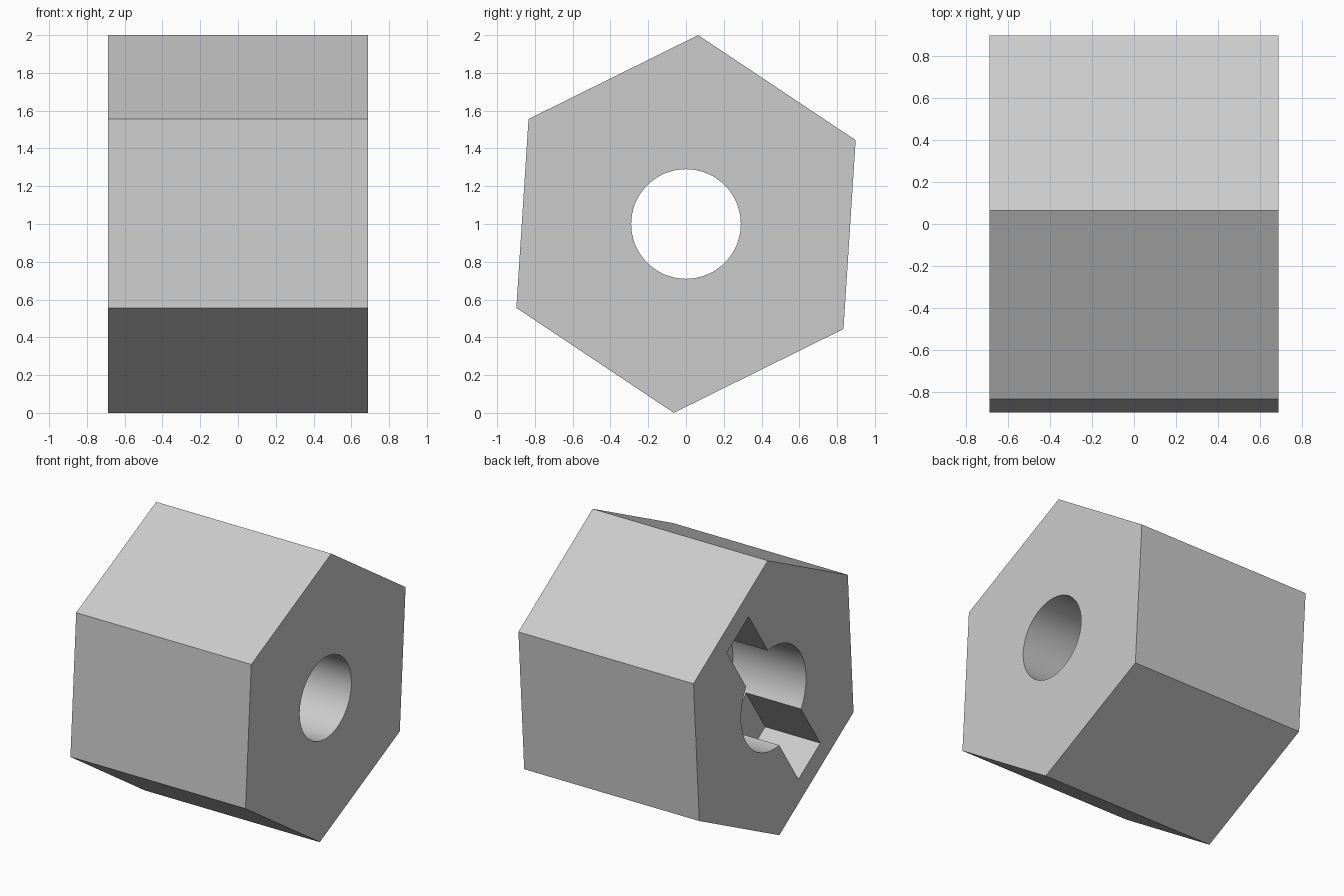
import bpy, bmesh
from math import cos, sin, pi, radians
from mathutils import Matrix, Vector

if "Cube" in bpy.data.objects:
    bpy.data.objects.remove(bpy.data.objects["Cube"], do_unlink=True)

HALF = 0.688          # half the length along x
TURN = radians(86.3)  # direction of the top corner of the hexagon
AXIS_Z = 1.0

grey = bpy.data.materials.new("light_grey")
grey.use_nodes = True
colour = (0.6, 0.6, 0.6, 1)
grey.diffuse_color = colour
grey.node_tree.nodes["Principled BSDF"].inputs["Base Color"].default_value = colour


def circle(sides, radius, start=0.0):
    return [(radius * cos(start + 2 * pi * i / sides),
             radius * sin(start + 2 * pi * i / sides)) for i in range(sides)]


def prism(name, outline, x0, x1):
    """Extrude a (y, z) outline along x, about the central axis."""
    bm = bmesh.new()
    face = bm.faces.new([bm.verts.new((x0, y, z + AXIS_Z)) for y, z in outline])
    grown = bmesh.ops.extrude_face_region(bm, geom=[face])["geom"]
    verts = [g for g in grown if isinstance(g, bmesh.types.BMVert)]
    bmesh.ops.translate(bm, verts=verts, vec=(x1 - x0, 0, 0))
    bmesh.ops.recalc_face_normals(bm, faces=bm.faces)
    mesh = bpy.data.meshes.new(name)
    bm.to_mesh(mesh)
    bm.free()
    mesh.materials.append(grey)
    obj = bpy.data.objects.new(name, mesh)
    bpy.context.collection.objects.link(obj)
    return obj


# Hexagonal body
body = prism("hex_body", circle(6, 1.002, TURN), -HALF, HALF)

# Slot outline, lying across two opposite flats
turn = Matrix.Rotation(TURN - pi / 6, 2)
slot = [turn @ Vector((u * 0.725, v * 0.147))
        for u, v in ((-1, -1), (1, -1), (1, 1), (-1, 1))]

# Through hole, wider bore and cross slot, the last two open on the right end
cutters = [
    prism("through_hole", circle(96, 0.29), -HALF - 0.1, HALF + 0.1),
    prism("wide_bore", circle(96, 0.365), -HALF - 0.2, -HALF + 0.575),
    prism("cross_slot", slot, -HALF - 0.3, -HALF + 0.433),
]

bpy.context.view_layer.objects.active = body
for cutter in cutters:
    cutter.hide_render = True
    mod = body.modifiers.new(cutter.name, "BOOLEAN")
    mod.operation = "DIFFERENCE"
    mod.solver = "EXACT"
    mod.object = cutter
    bpy.ops.object.modifier_apply(modifier=mod.name)
    bpy.data.objects.remove(cutter, do_unlink=True)

# Smooth bores, crisp edges
bpy.ops.object.select_all(action="DESELECT")
body.select_set(True)
bpy.ops.object.shade_smooth_by_angle(angle=radians(30))
